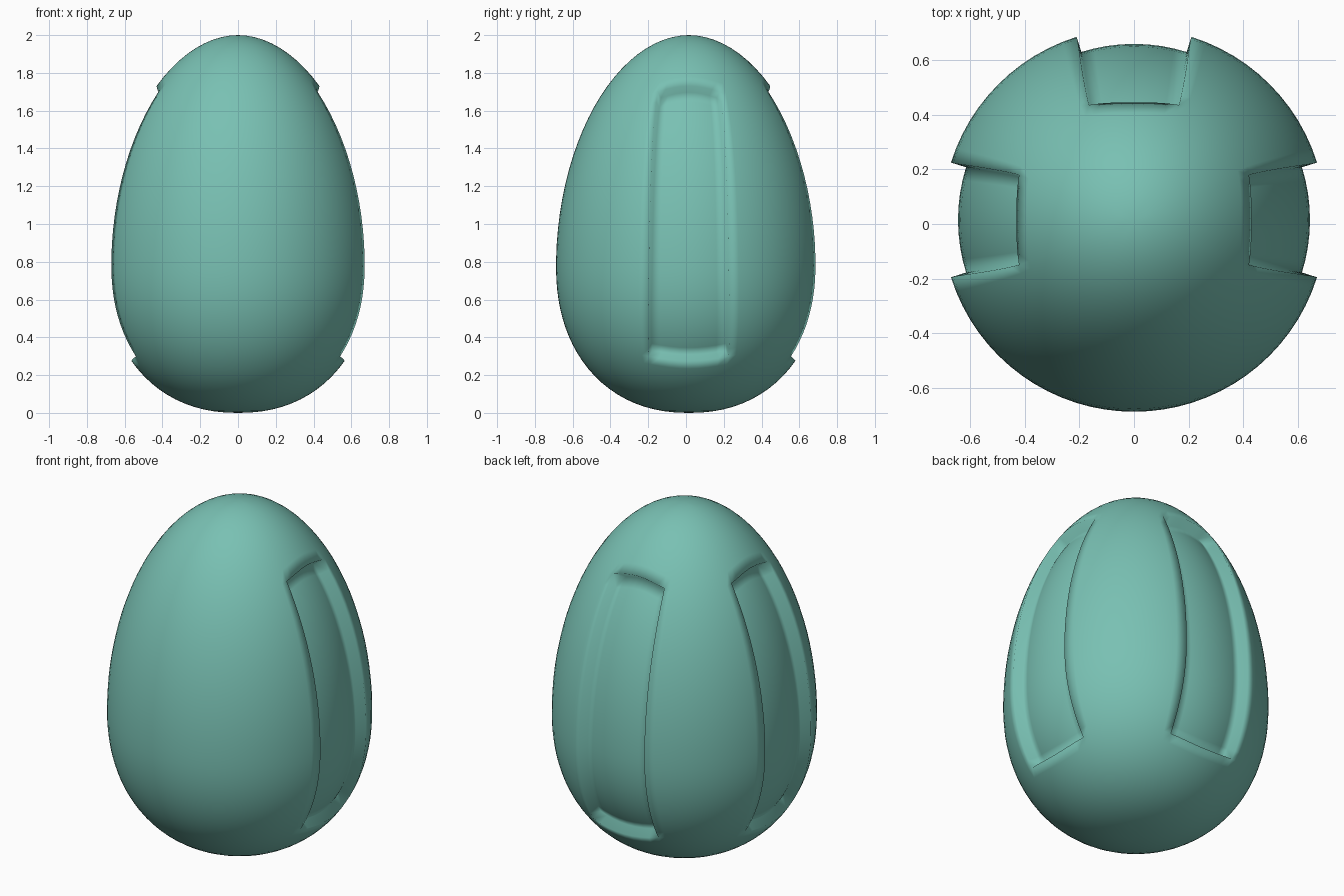
import bpy, bmesh
from math import sin, cos, radians, pi

if "Cube" in bpy.data.objects:
    bpy.data.objects.remove(bpy.data.objects["Cube"])

R, ZC, YC, DEPTH = 0.703, 0.78, 0.015, 0.058
LOW, HIGH = -40.3, 51.2          # panel limits in profile angle
PANEL_COLS, SIDE_COLS = 4, 6     # columns per half panel / half gap
LOW_ROWS, MID_ROWS, TOP_ROWS = 12, 24, 10


def height(phi):
    return ZC + (2 - ZC if phi > 0 else ZC) * sin(radians(phi))


def radius(z):
    # egg profile: two superellipse halves
    h, n = (2 - ZC, 1.95) if z > ZC else (ZC, 2.2)
    return R * max(0, 1 - (abs(z - ZC) / h) ** n) ** (1 / n)


def point(quadrant, j, phi):
    # columns follow the bowed panel sides, rows the bowed panel ends
    edge = 17.4 + 4 * min(1, ((phi - 5) / 46) ** 2)
    a = abs(j)
    ang = edge * a / PANEL_COLS if a <= PANEL_COLS else \
        edge + (45 - edge) * (a - PANEL_COLS) / SIDE_COLS
    ang = radians(ang if j >= 0 else -ang)
    z = height(phi - 5 * sin(radians(2 * phi)) * sin(2 * ang) ** 2)
    t = ang + quadrant * pi / 2
    r = radius(z)
    return (r * cos(t), YC + r * sin(t), z)


rows = [-90 + (LOW + 90) * i / LOW_ROWS for i in range(1, LOW_ROWS)]
rows += [LOW + (HIGH - LOW) * i / MID_ROWS for i in range(MID_ROWS)]
rows += [HIGH + (90 - HIGH) * i / TOP_ROWS for i in range(TOP_ROWS)]
half = PANEL_COLS + SIDE_COLS
cols = [(q, j) for q in range(4) for j in range(-half, half)]

# egg skin
bm = bmesh.new()
grid = [[bm.verts.new(point(q, j, p)) for q, j in cols] for p in rows]
bottom, top = bm.verts.new((0, YC, 0)), bm.verts.new((0, YC, 2))
panels = []
for c, (q, j) in enumerate(cols):
    d = (c + 1) % len(cols)
    bm.faces.new((bottom, grid[0][d], grid[0][c]))
    bm.faces.new((grid[-1][c], grid[-1][d], top))
    for i in range(len(rows) - 1):
        f = bm.faces.new((grid[i][c], grid[i][d], grid[i + 1][d], grid[i + 1][c]))
        in_rows = LOW_ROWS - 1 <= i < LOW_ROWS - 1 + MID_ROWS
        if q < 3 and -PANEL_COLS <= j < PANEL_COLS and in_rows:
            panels.append(f)

# recessed panels on the two sides and the back
bm.normal_update()
normals = {v.co.to_tuple(5): v.normal.copy() for v in bm.verts}
out = bmesh.ops.extrude_face_region(bm, geom=panels)["geom"]
for v in [g for g in out if isinstance(g, bmesh.types.BMVert)]:
    v.co -= DEPTH * normals[v.co.to_tuple(5)]
old = [f for f in panels if f.is_valid]
if old:
    bmesh.ops.delete(bm, geom=old, context='FACES')
bmesh.ops.recalc_face_normals(bm, faces=bm.faces[:])
for f in bm.faces:
    f.smooth = True

mesh = bpy.data.meshes.new("egg_shell")
bm.to_mesh(mesh)
bm.free()
egg = bpy.data.objects.new("egg_shell", mesh)
bpy.context.collection.objects.link(egg)

mat = bpy.data.materials.new("teal")
mat.diffuse_color = (0.19, 0.53, 0.45, 1)
mat.use_nodes = True
mat.node_tree.nodes["Principled BSDF"].inputs["Base Color"].default_value = mat.diffuse_color
mesh.materials.append(mat)
